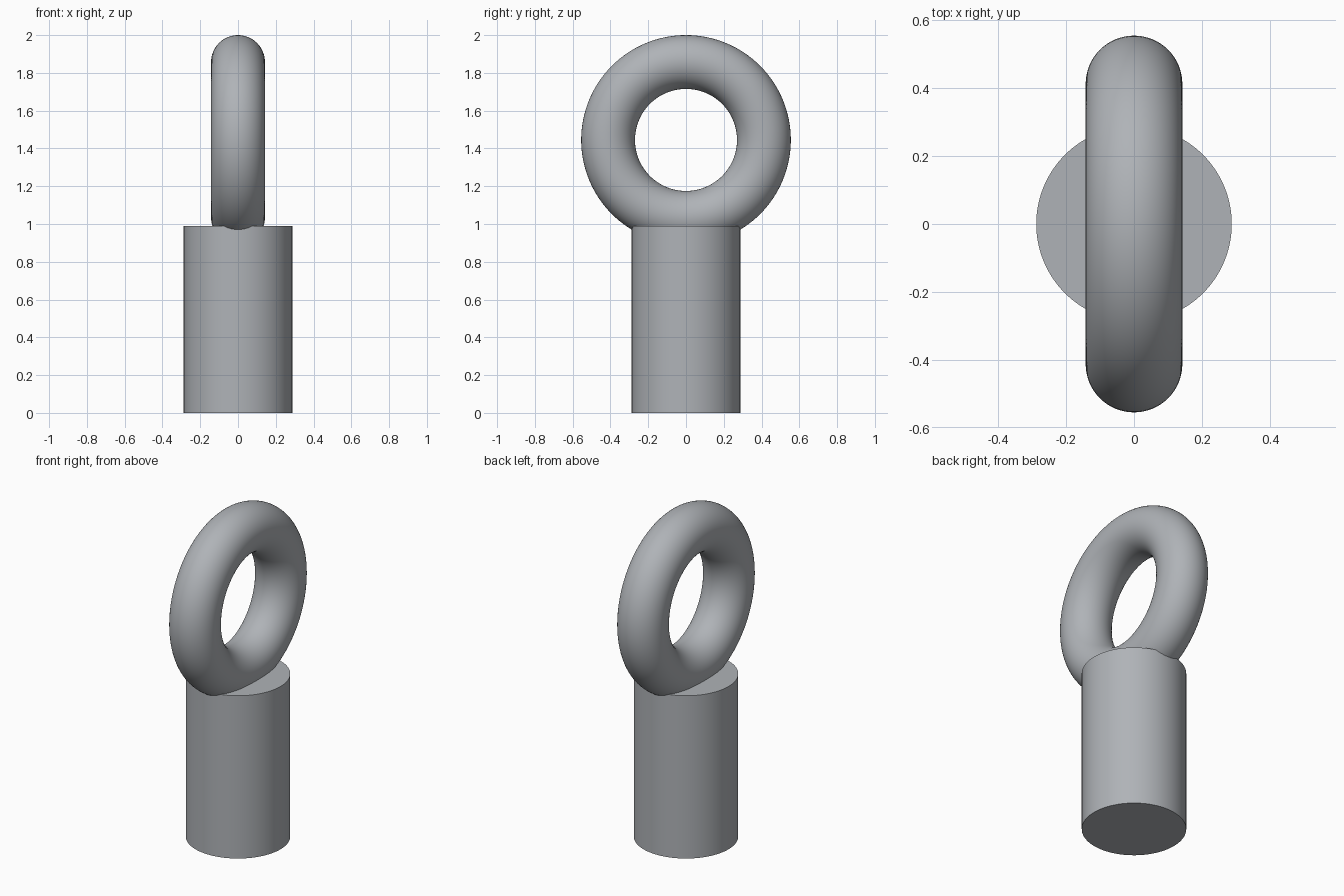
import bpy
import math

if "Cube" in bpy.data.objects:
    bpy.data.objects.remove(bpy.data.objects["Cube"])

steel = bpy.data.materials.new("grey steel")
steel.diffuse_color = (0.43, 0.45, 0.475, 1.0)
steel.use_nodes = True
steel.node_tree.nodes["Principled BSDF"].inputs["Base Color"].default_value = steel.diffuse_color


def finish(name):
    """Name, colour and smooth the active object."""
    obj = bpy.context.object
    obj.name = name
    obj.data.materials.append(steel)
    bpy.ops.object.shade_smooth_by_angle(angle=math.radians(30))


# Solid round shank standing on the ground
SHANK_RADIUS, SHANK_HEIGHT = 0.288, 0.99
bpy.ops.mesh.primitive_cylinder_add(
    vertices=128, radius=SHANK_RADIUS, depth=SHANK_HEIGHT,
    location=(0, 0, SHANK_HEIGHT / 2))
finish("shank")

# Upright ring with its hole along x, sunk into the shank top
OUTER, TUBE = 0.555, 0.1425
bpy.ops.mesh.primitive_torus_add(
    major_segments=128, minor_segments=64,
    major_radius=OUTER - TUBE, minor_radius=TUBE,
    location=(0, 0, 2.0 - OUTER), rotation=(0, math.pi / 2, 0))
finish("eye_ring")
